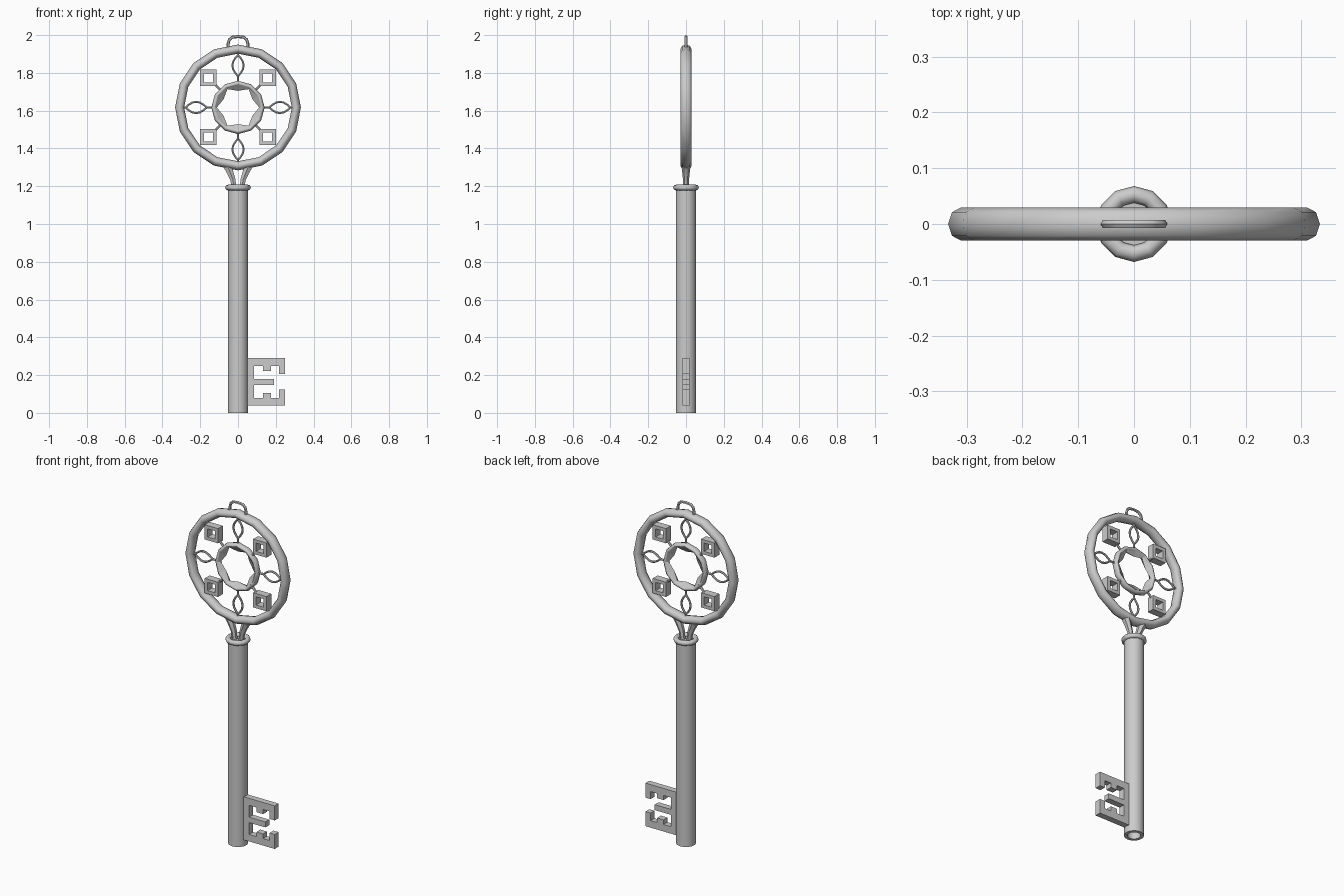
import bpy, bmesh
from math import sin, cos, pi, radians

if "Cube" in bpy.data.objects:
    bpy.data.objects.remove(bpy.data.objects["Cube"])

CZ = 1.617  # height of the bow centre


def smooth(ob, angle=50):
    bpy.ops.object.select_all(action='DESELECT')
    ob.select_set(True)
    bpy.context.view_layer.objects.active = ob
    bpy.ops.object.shade_smooth_by_angle(angle=radians(angle))


def from_bmesh(name, bm):
    bmesh.ops.recalc_face_normals(bm, faces=bm.faces)
    me = bpy.data.meshes.new(name)
    bm.to_mesh(me)
    bm.free()
    ob = bpy.data.objects.new(name, me)
    bpy.context.collection.objects.link(ob)
    return ob


def loft(name, loops, closed=True):
    """Bridge equal-length loops; closed joins the last to the first, otherwise cap."""
    bm = bmesh.new()
    rows = [[bm.verts.new(p) for p in loop] for loop in loops]
    n = len(rows[0])
    for k in range(len(rows) if closed else len(rows) - 1):
        a, b = rows[k], rows[(k + 1) % len(rows)]
        for i in range(n):
            j = (i + 1) % n
            bm.faces.new((a[i], a[j], b[j], b[i]))
    if not closed:
        bm.faces.new(rows[0])
        bm.faces.new(rows[-1])
    return from_bmesh(name, bm)


def torus(name, loc, R, r, seg, mseg, rx=pi / 2, depth=1.0):
    bpy.ops.mesh.primitive_torus_add(location=loc, rotation=(rx, 0, 0), major_radius=R,
                                     minor_radius=r, major_segments=seg, minor_segments=mseg)
    ob = bpy.context.object
    ob.name = name
    ob.scale.z = depth
    smooth(ob, 60)
    return ob


def wire(name, paths, r, radii=None):
    """Round bars along (x, z) paths in the plane y = 0."""
    cu = bpy.data.curves.new(name, 'CURVE')
    cu.dimensions = '3D'
    cu.bevel_depth = r
    cu.bevel_resolution = 1
    cu.use_fill_caps = True
    for path in paths:
        sp = cu.splines.new('POLY')
        sp.points.add(len(path) - 1)
        for i, (x, z) in enumerate(path):
            sp.points[i].co = (x, 0, z, 1)
            sp.points[i].radius = radii[i] if radii else 1
    ob = bpy.data.objects.new(name, cu)
    bpy.context.collection.objects.link(ob)
    bpy.ops.object.select_all(action='DESELECT')
    ob.select_set(True)
    bpy.context.view_layer.objects.active = ob
    bpy.ops.object.convert(target='MESH')
    smooth(bpy.context.object)


def polar(r, side, a):
    """Point at radius r and sideways offset, turned by angle a around the bow centre."""
    return (r * cos(a) - side * sin(a), CZ + r * sin(a) + side * cos(a))


# shaft: turned profile with a blind hole in the bottom
profile = [(0.03, 0.12), (0.035, 0), (0.053, 0), (0.053, 1.19)]
smooth(loft("shaft", [[(r * cos(i * pi / 12), r * sin(i * pi / 12), z) for i in range(24)]
                      for r, z in profile], closed=False), 40)

# collar on top of the shaft
torus("collar", (0, 0, 1.193), 0.053, 0.015, 12, 8, rx=0)

# bit: upper half of the outline mirrored to the lower half
half = [(0.045, 0.126), (0.25, 0.126), (0.25, 0.041), (0.217, 0.041), (0.217, 0.085),
        (0.175, 0.085), (0.175, 0.058), (0.132, 0.058), (0.132, 0.085), (0.085, 0.085),
        (0.085, 0.016), (0.19, 0.016)]
outline = half + [(x, -z) for x, z in reversed(half)]
loft("bit", [[(x, y, 0.164 + z) for x, z in outline] for y in (-0.018, 0.018)], closed=False)

# bow rings
torus("bow_ring", (0, 0, CZ), 0.309, 0.024, 16, 8, depth=1.25)
torus("inner_ring", (0, 0, CZ), 0.128, 0.013, 12, 8, depth=1.5)

# star-shaped lining sloping in from the inner ring
def ring_pts(even, odd, y):
    return [((even, odd)[i % 2] * cos(i * pi / 6), y, CZ + (even, odd)[i % 2] * sin(i * pi / 6))
            for i in range(12)]

loft("star_lining", [ring_pts(0.122, 0.122, -0.018), ring_pts(0.112, 0.088, 0),
                     ring_pts(0.122, 0.122, 0.018)])

# almond loops on wire stems, and square frames on diagonal stems
almond = [(0.165, 0), (0.182, 0.014), (0.202, 0.026), (0.222, 0.030),
          (0.242, 0.026), (0.262, 0.014), (0.277, 0)]
for k in range(4):
    a = k * pi / 2
    wire(f"almond_{k + 1}", [[polar(r, s * m, a) for r, s in almond] for m in (1, -1)]
         + [[polar(0.135, 0, a), polar(0.168, 0, a)], [polar(0.274, 0, a), polar(0.295, 0, a)]],
         0.006)
    d = a + pi / 4
    wire(f"diagonal_stem_{k + 1}", [[polar(0.13, 0, d), polar(0.172, 0, d)]], 0.007)
    cx, cz = polar(0.222, 0, d)
    corners = [(-1, -1), (1, -1), (1, 1), (-1, 1)]
    loft(f"square_frame_{k + 1}", [[(cx + h * u, y, cz + h * v) for u, v in corners]
                                   for h, y in ((0.043, -0.022), (0.043, 0.022),
                                                (0.024, 0.022), (0.024, -0.022))])

# hanging loop on top
arc = [(0.052, 1.93), (0.052, 1.955), (0.046, 1.976), (0.03, 1.989), (0, 1.992)]
wire("hanging_loop", [arc + [(-x, z) for x, z in reversed(arc[:-1])]], 0.008)

# forked neck joining the bow to the shaft
wire("neck_fork", [[(s * 0.055, 1.305), (s * 0.042, 1.275), (s * 0.027, 1.235), (s * 0.02, 1.185)]
                   for s in (1, -1)], 0.02, radii=[1.2, 1.0, 0.8, 0.7])
